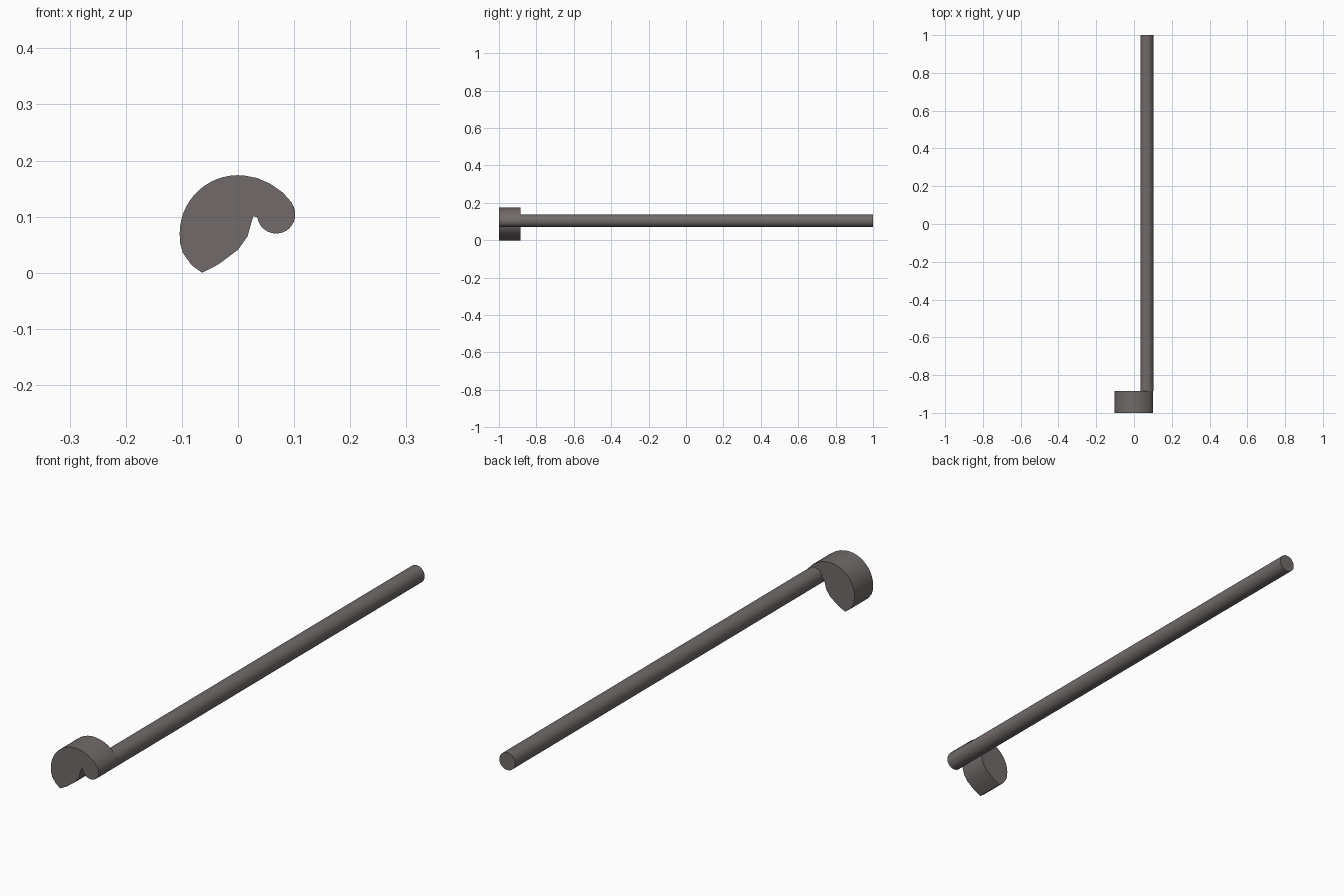
import bpy, bmesh, math
from math import cos, sin, radians

if "Cube" in bpy.data.objects:
    bpy.data.objects.remove(bpy.data.objects["Cube"])

mat = bpy.data.materials.new("dark warm grey")
mat.diffuse_color = (0.165, 0.147, 0.143, 1)
mat.use_nodes = True
mat.node_tree.nodes["Principled BSDF"].inputs["Base Color"].default_value = mat.diffuse_color


def arc(cx, cz, r, a0, a1, n):
    """Points on an arc in the x-z plane, angles in degrees."""
    return [(cx + r * cos(radians(a0 + (a1 - a0) * i / n)),
             cz + r * sin(radians(a0 + (a1 - a0) * i / n))) for i in range(n + 1)]


def extrude(name, pts, y0, y1):
    """Closed x-z outline extruded along y."""
    bm = bmesh.new()
    a = [bm.verts.new((x, y0, z)) for x, z in pts]
    b = [bm.verts.new((x, y1, z)) for x, z in pts]
    n = len(pts)
    for i in range(n):
        j = (i + 1) % n
        bm.faces.new((a[i], a[j], b[j], b[i]))
    bm.faces.new(a)
    bm.faces.new(b[::-1])
    bmesh.ops.recalc_face_normals(bm, faces=bm.faces)
    me = bpy.data.meshes.new(name)
    bm.to_mesh(me)
    bm.free()
    me.materials.append(mat)
    ob = bpy.data.objects.new(name, me)
    bpy.context.collection.objects.link(ob)
    bpy.ops.object.select_all(action='DESELECT')
    ob.select_set(True)
    bpy.context.view_layer.objects.active = ob
    bpy.ops.object.shade_smooth_by_angle(angle=radians(32))
    return ob


# Long round shaft
RX, RZ, RR = 0.068, 0.104, 0.034
extrude("shaft", arc(RX, RZ, RR, 0, 348.75, 31), -0.885, 1.0)

# Hooked head: big rounded back, pointed tip, hollow, rounded end flush with shaft
head = [(-0.064, 0.0), (-0.035, 0.015), (0.0, 0.041), (0.017, 0.065),
        (0.022, 0.083), (0.027, 0.1)]
head += arc(RX, RZ, RR, 187, 367, 16)          # rounded end
head += [(0.096, 0.125), (0.08, 0.143), (0.057, 0.159), (0.034, 0.169)]
head += arc(0.0, 0.07, 0.104, 84, 180, 14)     # rounded back
head += [(-0.103, 0.052), (-0.098, 0.035), (-0.083, 0.014)]
extrude("hooked_head", head, -1.0, -0.885)
